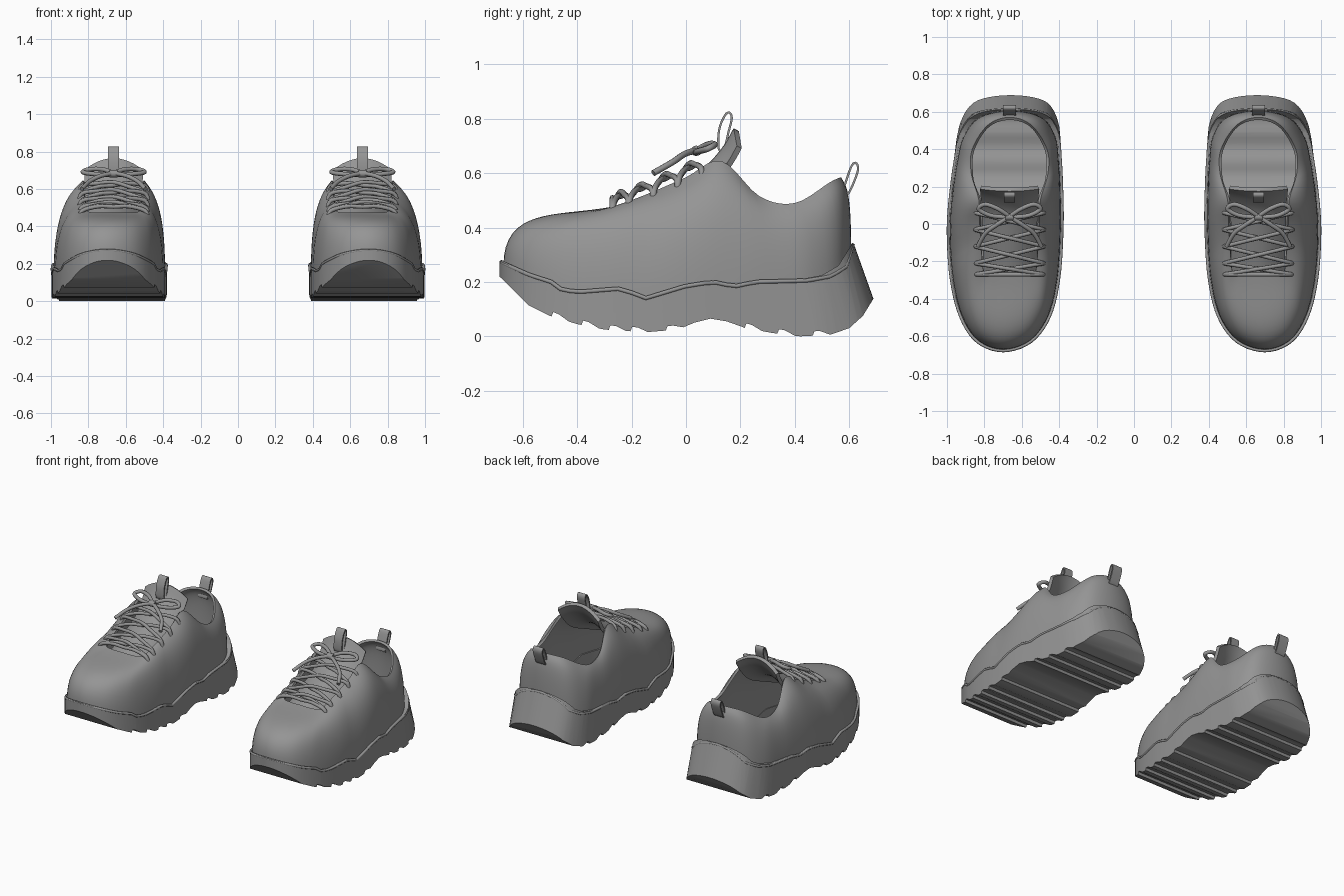
import bpy, bmesh, math
from mathutils import Vector

cube = bpy.data.objects.get("Cube")
if cube:
    bpy.data.objects.remove(cube)

grey = bpy.data.materials.new("mid_grey")
grey.use_nodes = True
grey.diffuse_color = (0.3, 0.3, 0.3, 1)
grey.node_tree.nodes["Principled BSDF"].inputs["Base Color"].default_value = (0.3, 0.3, 0.3, 1)

CX = 0.665   # centre line of one shoe
SUB = 5      # samples between control points


def lerp(table, y):
    """Piecewise linear lookup in (y, z) pairs."""
    for (a, za), (b, zb) in zip(table, table[1:]):
        if y <= b:
            return za + (zb - za) * max(0, (y - a) / (b - a))
    return table[-1][1]


def smooth(points, closed=True, sub=SUB):
    """Catmull-Rom curve through the points."""
    p = [Vector(q) for q in points]
    n = len(p)
    get = (lambda i: p[i % n]) if closed else (lambda i: p[max(0, min(n - 1, i))])
    out = []
    for i in range(n if closed else n - 1):
        a, b, c, d = (get(i + k) for k in (-1, 0, 1, 2))
        for s in range(sub):
            t = s / sub
            out.append(0.5 * (2 * b + (c - a) * t + (2 * a - 5 * b + 4 * c - d) * t * t
                              + (3 * b - a - 3 * c + d) * t ** 3))
    return out if closed else out + [p[-1]]


def loft(name, rows, closed=True, caps=False):
    """Quad skin through rows of equal length."""
    n = len(rows[0])
    faces = [(r * n + i, r * n + (i + 1) % n, (r + 1) * n + (i + 1) % n, (r + 1) * n + i)
             for r in range(len(rows) - 1) for i in range(n if closed else n - 1)]
    if caps:
        faces += [tuple(range(n)), tuple(range((len(rows) - 1) * n, len(rows) * n))]
    mesh = bpy.data.meshes.new(name)
    mesh.from_pydata([v for row in rows for v in row], [], faces)
    bm = bmesh.new()
    bm.from_mesh(mesh)
    bmesh.ops.recalc_face_normals(bm, faces=bm.faces)
    bm.to_mesh(mesh)
    bm.free()
    obj = bpy.data.objects.new(name, mesh)
    bpy.context.collection.objects.link(obj)
    return obj


def thicken(obj, amount, offset=-1):
    mod = obj.modifiers.new("thickness", "SOLIDIFY")
    mod.thickness, mod.offset = amount, offset


def boolean(obj, operation, cutter):
    cutter.hide_render = True
    mod = obj.modifiers.new(operation.lower(), "BOOLEAN")
    mod.operation, mod.object, mod.solver = operation, cutter, "EXACT"


def finish(obj, angle=40):
    """Mirror to the other shoe, apply modifiers, colour and shade."""
    mod = obj.modifiers.new("pair", "MIRROR")
    mod.use_mirror_merge = False
    deps = bpy.context.evaluated_depsgraph_get()
    mesh = bpy.data.meshes.new_from_object(obj.evaluated_get(deps))
    name = obj.name
    bpy.data.objects.remove(obj)
    done = bpy.data.objects.new(name, mesh)
    bpy.context.collection.objects.link(done)
    mesh.materials.clear()
    mesh.materials.append(grey)
    bpy.ops.object.select_all(action="DESELECT")
    done.select_set(True)
    bpy.context.view_layer.objects.active = done
    bpy.ops.object.shade_smooth_by_angle(angle=math.radians(angle))


def tube(name, paths, radius, closed=False):
    curve = bpy.data.curves.new(name, "CURVE")
    curve.dimensions = "3D"
    curve.bevel_depth, curve.bevel_resolution = radius, 2
    curve.use_fill_caps = True
    for path in paths:
        spline = curve.splines.new("POLY")
        spline.points.add(len(path) - 1)
        for pt, co in zip(spline.points, path):
            pt.co = (*co, 1)
        spline.use_cyclic_u = closed
    obj = bpy.data.objects.new(name, curve)
    bpy.context.collection.objects.link(obj)
    finish(obj, 60)


# Footprint at the top edge of the sole, toe first
FOOTPRINT = smooth([(x, y, 0) for x, y in (
    (.70, -.685), (.84, -.635), (.93, -.5), (.98, -.3), (.997, -.05), (.985, .15), (.957, .33),
    (.92, .47), (.83, .575), (.66, .61), (.49, .575), (.412, .47), (.392, .33), (.382, .15),
    (.382, -.05), (.40, -.3), (.45, -.5), (.55, -.635))])
SOLE_TOP = [(-.7, .285), (-.66, .265), (-.58, .23), (-.5, .205), (-.46, .175), (-.4, .168),
            (-.25, .18), (-.2, .165), (-.15, .145), (-.1, .16), (0, .19), (.1, .205), (.18, .188),
            (.25, .205), (.42, .21), (.5, .225), (.56, .26), (.61, .34), (.85, .34)]
SOLE_BOTTOM = [(-.75, .27), (-.68, .215), (-.58, .115), (-.5, .075), (-.4, .045), (-.3, .025),
               (-.15, .015), (-.03, .025), (.03, .05), (.09, .065), (.15, .055), (.22, .03),
               (.32, .012), (.42, 0), (.53, .006), (.6, .03), (.65, .075), (.69, .14), (.75, .3)]


def flared(p, z, scale=1.0):
    """Footprint point at height z; the heel spreads towards the ground."""
    k = max(0, p.y - .2) * (.36 - z) / .38
    return Vector((CX + (p.x - CX) * (1 + .08 * k) * scale, (p.y + .33 * k) * scale, z))


# Side profile of the sole with sloped tread grooves
tread = list(SOLE_BOTTOM)
for g in (-.48, -.37, -.27, -.19, -.06, .23, .35, .48):
    tread = [q for q in tread if not g - .014 <= q[0] <= g + .05]
    base = [lerp(SOLE_BOTTOM, g + d) for d in (-.014, .012, .05)]
    tread += [(g - .014, base[0]), (g - .008, base[0] + .016),
              (g + .012, base[1] + .016), (g + .05, base[2])]
tread.sort()


def sole_block(name, scale, bottom, top_lift, top):
    """Flared footprint trimmed by a side profile."""
    block = loft(name, [[flared(p, z, scale) for p in FOOTPRINT] for z in (-.02, top)], caps=True)
    profile = bottom + [(y, z + top_lift) for y, z in SOLE_TOP[::-1]]
    cutter = loft(name + "_profile", [[(x, y, z) for y, z in profile] for x in (.2, 1.2)],
                  caps=True)
    boolean(block, "INTERSECT", cutter)
    return block, cutter


# Sole: hollow shell with a gently rolling floor
sole, trim = sole_block("sole", 1, tread, 0, .36)
floor = [(p.x, p.y + .035 + .006 * math.sin(p.x * 42)) for p in
         smooth([(y, z, 0) for y, z in SOLE_BOTTOM], False)]
cavity, cavity_trim = sole_block("sole_cavity", .9, floor, .15, .55)
boolean(sole, "DIFFERENCE", cavity)
finish(sole, 35)
for helper in (trim, cavity, cavity_trim):
    bpy.data.objects.remove(helper)

# Raised edge along the top of the sole
edge = [flared(p, lerp(SOLE_TOP, p.y) - .005, .99) for p in FOOTPRINT]
tube("sole_edge", [edge], .008, closed=True)

# Upper: skin from the footprint to the throat and collar opening
half = [(0, -.28, .475), (.08, -.28, .475), (.135, -.26, .48), (.15, -.15, .52), (.16, 0, .585),
        (.165, .13, .645), (.205, .27, .515), (.2, .4, .49), (.115, .53, .567), (0, .57, .585)]
opening = smooth([(CX + x, y, z) for x, y, z in half]
                 + [(CX - x, y, z) for x, y, z in half[8:0:-1]])
FULLNESS = [(-.68, 1), (-.5, .88), (-.2, .7), (.4, .68), (.61, .85)]
rows = []
ROWS = 16
for r in range(ROWS + 1):
    t = r / ROWS
    row = []
    for p, top in zip(FOOTPRINT, opening):
        low = Vector((CX + (p.x - CX) * .965, p.y * (.98 if p.y < 0 else .995),
                      lerp(SOLE_TOP, p.y) - .02))
        rise = top.z - low.z
        full = lerp(FULLNESS, p.y)
        h1 = low + Vector((0, 0, full * rise))
        h2 = top.lerp(low, .5)
        h2.z = top.z - max(.035, .45 * (1 - full) * rise)
        row.append(low * (1 - t) ** 3 + h1 * 3 * t * (1 - t) ** 2
                   + h2 * 3 * t * t * (1 - t) + top * t ** 3)
    rows.append(row)
upper = loft("upper", rows)
thicken(upper, .016)
finish(upper, 50)

# Tongue: arched strip under the laces
spine = smooth([(0, -.3, .455), (0, -.1, .54), (0, .05, .61), (0, .13, .69), (0, .175, .765)], False)
rows = []
for i, s in enumerate(spine):
    w = .14 + .02 * i / len(spine)
    rows.append([(CX + w * k / 6, s.y + .012 * (k / 6) ** 2, s.z - .065 * (k / 6) ** 2)
                 for k in range(-6, 7)])
tongue = loft("tongue", rows, closed=False)
thicken(tongue, .022)
finish(tongue)

# Pull tabs on tongue and heel
for name, w, path in (
        ("tongue_tab", .03, ((.12, .69), (.122, .76), (.143, .812), (.16, .822), (.168, .8),
                             (.156, .75), (.14, .69))),
        ("heel_tab", .035, ((.575, .52), (.585, .56), (.608, .625), (.625, .637), (.632, .61),
                            (.61, .55), (.592, .52)))):
    loop = smooth([(0, y, z) for y, z in path])
    tab = loft(name, [[(CX + x, p.y, p.z) for p in loop] for x in (-w, w)])
    thicken(tab, .008, 0)
    finish(tab)

# Laces: one straight bar, then crossing pairs
EDGE = [(y, z) for _, y, z in half[1:6]]
holes = [-.27, -.21, -.12, -.03, .06]
paths = []
for a, b in [(holes[0], holes[0])] + list(zip(holes, holes[1:])):
    for side in (-1, 1):
        pts = []
        for k, lift in ((-.185, -.03), (-.165, .008), (-.08, .03), (0, .036 + side * .008),
                        (.08, .03), (.165, .008), (.185, -.03)):
            y = a + (b - a) * (k / .37 + .5)
            pts.append((CX + side * k, y, lerp(EDGE, y) + lift))
        paths.append(smooth(pts, False, 4))
        if a == b:
            break
tube("laces", paths, .011)

# Bow: two loops, two tails and a knot
paths = []
for s in (-1, 1):
    for pts in (((0, .04, .685), (.06, .08, .705), (.13, .105, .705), (.165, .08, .69),
                 (.1, .045, .68), (0, .035, .675)),
                ((0, .04, .685), (.07, -.005, .67), (.13, -.05, .64), (.17, -.12, .6))):
        paths.append(smooth([(CX + s * x, y, z) for x, y, z in pts], False, 6))
tube("bow", paths, .012)
tube("bow_knot", [[(CX - .022, .038, .682), (CX + .022, .038, .682)]], .02)
